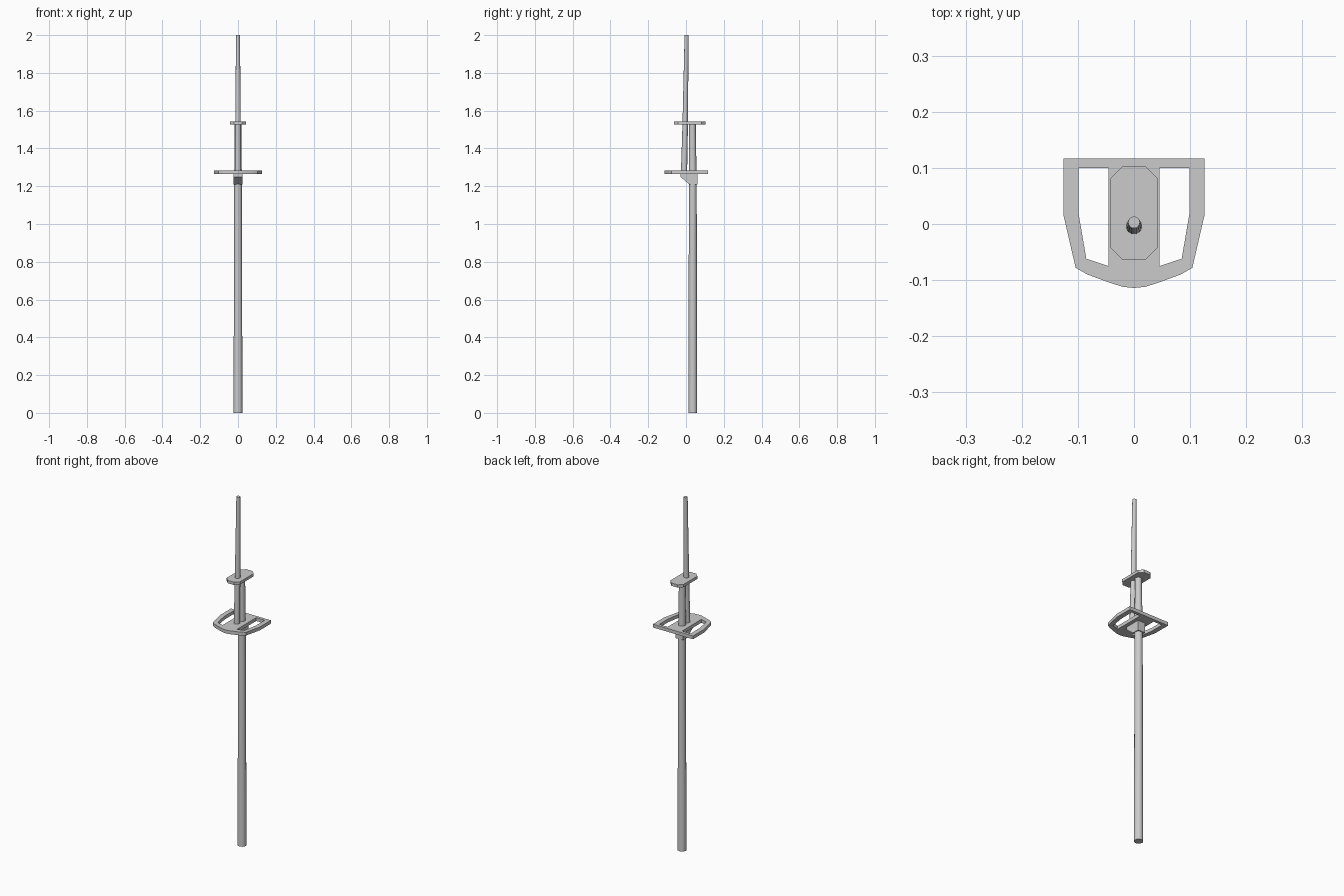
import bpy, bmesh
from mathutils import Vector

if "Cube" in bpy.data.objects:
    bpy.data.objects.remove(bpy.data.objects["Cube"])


def finish(bm, name, smooth=False):
    bmesh.ops.recalc_face_normals(bm, faces=bm.faces)
    me = bpy.data.meshes.new(name)
    bm.to_mesh(me)
    bm.free()
    ob = bpy.data.objects.new(name, me)
    bpy.context.collection.objects.link(ob)
    if smooth:
        bpy.ops.object.select_all(action='DESELECT')
        ob.select_set(True)
        bpy.context.view_layer.objects.active = ob
        bpy.ops.object.shade_smooth_by_angle()
    return ob


def spar(name, stations, sides=16):
    """Tapered pole through (y, z, radius) stations."""
    bm = bmesh.new()
    rings = []
    for y, z, r in stations:
        ring = bmesh.ops.create_circle(bm, segments=sides, radius=r)['verts']
        bmesh.ops.translate(bm, verts=ring, vec=(0, y, z))
        rings.append(ring)
    for a, b in zip(rings, rings[1:]):
        for i in range(sides):
            j = (i + 1) % sides
            bm.faces.new((a[i], a[j], b[j], b[i]))
    bm.faces.new(rings[0])
    bm.faces.new(rings[-1])
    return finish(bm, name, True)


def plate(name, loops, z0, z1):
    """Flat slab from an outline plus optional hole loops."""
    bm = bmesh.new()
    edges = []
    for loop in loops:
        vs = [bm.verts.new((x, y, z0)) for x, y in loop]
        edges += [bm.edges.new((vs[i - 1], vs[i])) for i in range(len(vs))]
    bmesh.ops.triangle_fill(bm, edges=edges, use_beauty=True, use_dissolve=False,
                            normal=Vector((0, 0, 1)))
    ext = bmesh.ops.extrude_face_region(bm, geom=bm.faces[:], use_keep_orig=True)
    top = [g for g in ext['geom'] if isinstance(g, bmesh.types.BMVert)]
    bmesh.ops.translate(bm, verts=top, vec=(0, 0, z1 - z0))
    return finish(bm, name)


def mirrored(half):
    return half + [(-x, y) for x, y in reversed(half) if x > 0]


# Masts: lower one upright, upper one leaning slightly
spar("lower_mast", [(0.036, 0, 0.0235), (0.036, 1.22, 0.0205), (0.034, 1.535, 0.0175)])
spar("upper_mast", [(-0.011, 1.25, 0.0165), (-0.004, 1.535, 0.0145), (0.003, 2.0, 0.0105)])

# Platform with two openings
outline = mirrored([(0, -0.114), (0.02, -0.112), (0.045, -0.104), (0.083, -0.09),
                    (0.104, -0.078), (0.126, 0.017), (0.126, 0.117)])
hole = [(0.045, 0.1), (0.099, 0.1), (0.099, 0.02), (0.085, -0.062), (0.045, -0.075)]
plate("platform", [outline, hole, [(-x, y) for x, y in hole]], 1.265, 1.284)

# Cap joining the masts
cap = mirrored([(0.02, -0.064), (0.042, -0.042), (0.042, 0.081), (0.02, 0.103)])
plate("mast_cap", [cap], 1.526, 1.542)

# Wedge bracket under the platform
bm = bmesh.new()
side = [(-0.03, 1.267), (-0.03, 1.25), (0.018, 1.21), (0.06, 1.21), (0.06, 1.267)]
face = bm.faces.new([bm.verts.new((-0.0235, y, z)) for y, z in side])
ext = bmesh.ops.extrude_face_region(bm, geom=[face], use_keep_orig=True)
bmesh.ops.translate(bm, vec=(0.047, 0, 0),
                    verts=[g for g in ext['geom'] if isinstance(g, bmesh.types.BMVert)])
finish(bm, "bracket")
